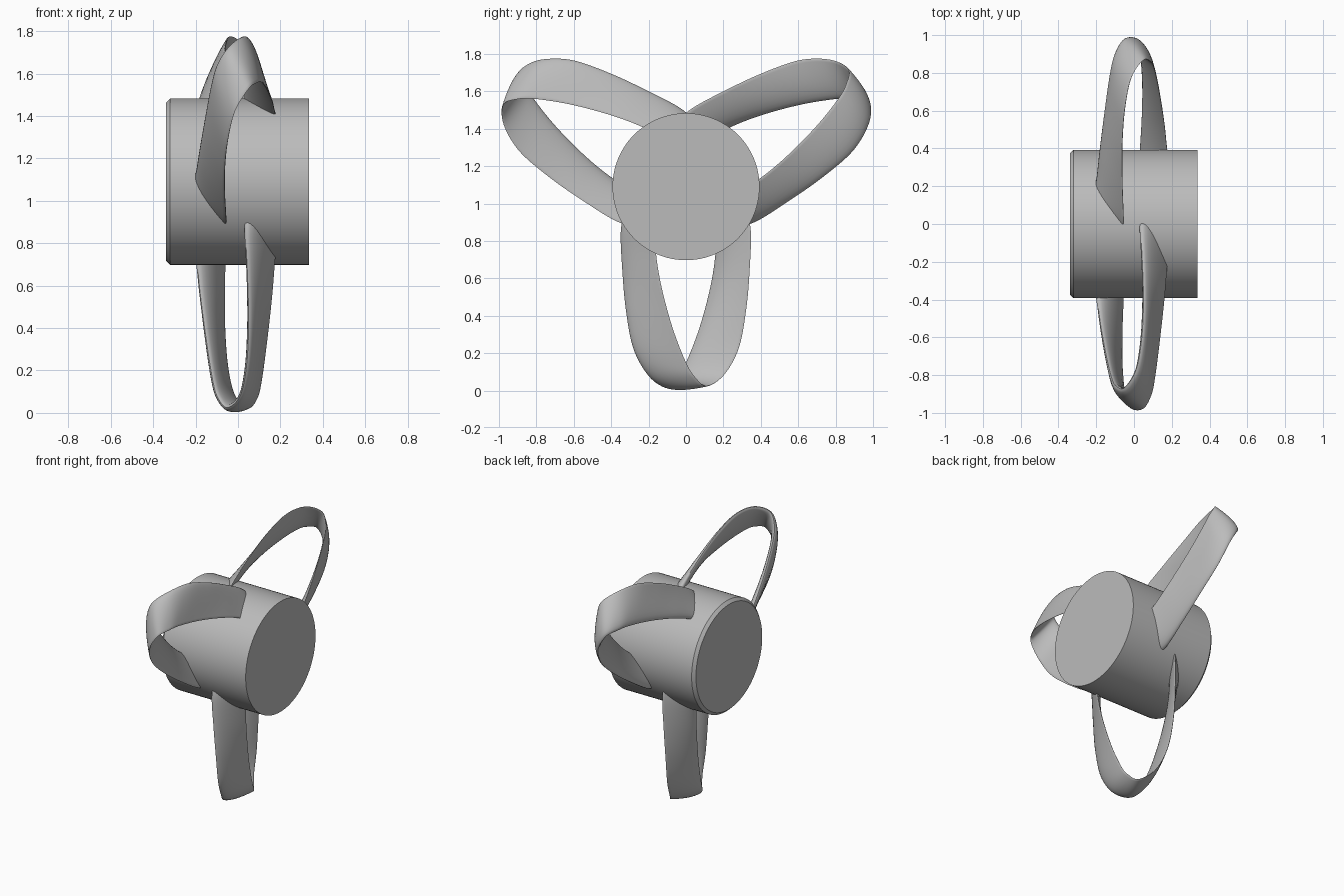
import bpy, bmesh, math
from mathutils import Vector, Matrix

if "Cube" in bpy.data.objects:
    bpy.data.objects.remove(bpy.data.objects["Cube"])

HUB_Z = 1.09
HUB_R = 0.393

grey = bpy.data.materials.new("plain_grey")
grey.use_nodes = True
grey.diffuse_color = (0.5, 0.5, 0.5, 1)
grey.node_tree.nodes["Principled BSDF"].inputs["Base Color"].default_value = (0.5, 0.5, 0.5, 1)


def add_object(name, bm, angle):
    bmesh.ops.recalc_face_normals(bm, faces=bm.faces)
    mesh = bpy.data.meshes.new(name)
    bm.to_mesh(mesh)
    bm.free()
    mesh.materials.append(grey)
    obj = bpy.data.objects.new(name, mesh)
    bpy.context.collection.objects.link(obj)
    bpy.ops.object.select_all(action="DESELECT")
    obj.select_set(True)
    bpy.context.view_layer.objects.active = obj
    bpy.ops.object.shade_smooth_by_angle(angle=math.radians(angle))
    return obj


# Hub: a cylinder along x with one chamfered rim
bm = bmesh.new()
bmesh.ops.create_cone(bm, cap_ends=True, segments=96, radius1=HUB_R, radius2=HUB_R, depth=0.675)
rim = [e for e in bm.edges if all(v.co.z < 0 for v in e.verts)]
bmesh.ops.bevel(bm, geom=rim, offset=0.02, segments=1, affect="EDGES")
hub_matrix = Matrix.Translation((-0.002, 0, HUB_Z)) @ Matrix.Rotation(math.pi / 2, 4, "Y")
bmesh.ops.transform(bm, matrix=hub_matrix, verts=bm.verts)
add_object("hub", bm, 30)

# Leading edge of one looped blade as (axial, tangential, radial) points
EDGE = [Vector(p) for p in (
    (0.04, -0.30, 0.10), (0.035, -0.345, 0.22), (0.045, -0.34, 0.45),
    (0.05, -0.32, 0.67), (0.04, -0.28, 0.87), (0.01, -0.20, 1.01),
    (-0.05, -0.11, 1.065), (-0.09, -0.05, 1.02), (-0.11, 0.0, 0.94),
    (-0.135, 0.07, 0.76), (-0.16, 0.13, 0.54), (-0.175, 0.16, 0.36),
    (-0.19, 0.16, 0.25))]


def edge_point(s):
    """Smooth curve through EDGE, s from 0 to 1."""
    f = s * (len(EDGE) - 1)
    i = min(int(f), len(EDGE) - 2)
    t = f - i
    a, b, c, d = (EDGE[max(0, min(len(EDGE) - 1, i + k))] for k in (-1, 0, 1, 2))
    return b + (c - a) * t / 2 + (a * 2 - b * 5 + c * 4 - d) * t**2 / 2 + (b * 3 - a - c * 3 + d) * t**3 / 2


def edges(s):
    """Leading and trailing edge; the trailing one is a half turn of the leading one."""
    s = min(max(s, 0), 1)
    lead, opp = edge_point(s), edge_point(1 - s)
    shift = Vector((-0.025 * max(0, 2 * s - 1), 0, 0))
    return lead + shift, Vector((-opp.x, -opp.y, opp.z)) + shift


def section(s, count=12):
    """Closed foil outline, round in front and thin behind."""
    lead, trail = edges(s)
    l0, t0 = edges(s - 0.01)
    l1, t1 = edges(s + 0.01)
    normal = (trail - lead).cross(l1 + t1 - l0 - t0).normalized()
    root = min(s, 1 - s)
    thick = 0.042 * (1 + 0.7 * math.exp(-(root / 0.1) ** 2))
    ring = []
    for k in range(2 * count):
        a = math.pi * k / count
        u = (1 - math.cos(a)) / 2
        h = 1.3 * math.sqrt(u) * (1 - u) + 0.06 * u
        side = 0 if k in (0, count) else math.copysign(1, math.sin(a))
        ring.append(lead.lerp(trail, u) + normal * h * side * thick)
    return ring


def looped_blade(name, angle):
    out = Vector((0, math.cos(angle), math.sin(angle)))
    tan = Vector((0, -math.sin(angle), math.cos(angle)))
    bm = bmesh.new()
    steps = 96
    rings = [[bm.verts.new(Vector((p.x, 0, HUB_Z)) + tan * p.y + out * p.z)
              for p in section(i / steps)] for i in range(steps + 1)]
    for r, q in zip(rings, rings[1:]):
        for k in range(len(r)):
            n = (k + 1) % len(r)
            bm.faces.new((r[k], r[n], q[n], q[k]))
    bm.faces.new(rings[0])
    bm.faces.new(rings[-1])
    add_object(name, bm, 50)


# Three blades spaced evenly around the hub
for name, degrees in (("lower_blade", -90), ("back_blade", 30), ("front_blade", 150)):
    looped_blade(name, math.radians(degrees))
